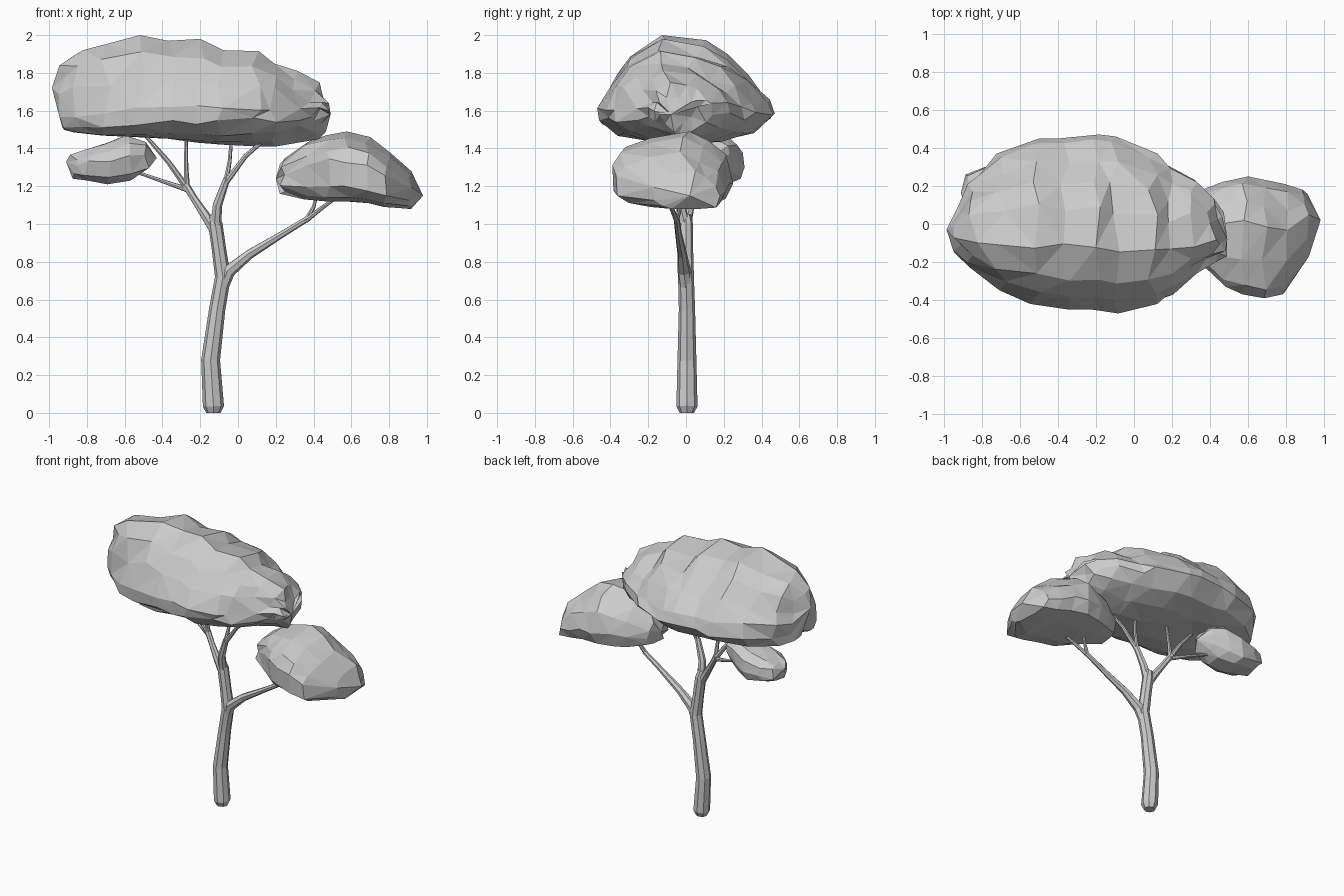
import bpy
import bmesh
import random
from math import copysign, cos, sin, tau
from mathutils import Vector

random.seed(4)

default_cube = bpy.data.objects.get("Cube")
if default_cube:
    bpy.data.objects.remove(default_cube, do_unlink=True)


def make_material(name, colour):
    material = bpy.data.materials.new(name)
    material.use_nodes = True
    material.diffuse_color = colour
    material.node_tree.nodes["Principled BSDF"].inputs["Base Color"].default_value = colour
    return material


grey = make_material("plain grey", (0.6, 0.6, 0.6, 1))


def loft(name, rings, start_tip=None, end_tip=None):
    """Skin a list of equal point rings; close each end with a tip or a flat cap."""
    bm = bmesh.new()
    loops = [[bm.verts.new(point) for point in ring] for ring in rings]
    count = len(loops[0])
    for lower, upper in zip(loops, loops[1:]):
        for i in range(count):
            j = (i + 1) % count
            bm.faces.new((lower[i], lower[j], upper[j], upper[i]))
    for loop, tip in ((loops[0], start_tip), (loops[-1], end_tip)):
        if tip is None:
            bm.faces.new(loop)
        else:
            apex = bm.verts.new(tip)
            for i in range(count):
                bm.faces.new((loop[i], loop[(i + 1) % count], apex))
    bmesh.ops.triangulate(bm, faces=bm.faces[:], quad_method='SHORT_EDGE')
    bmesh.ops.recalc_face_normals(bm, faces=bm.faces[:])
    mesh = bpy.data.meshes.new(name)
    bm.to_mesh(mesh)
    bm.free()
    mesh.materials.append(grey)
    obj = bpy.data.objects.new(name, mesh)
    bpy.context.collection.objects.link(obj)
    return obj


def branch(name, path, sides=7):
    """Tapered tube along (x, y, z, radius) points."""
    points = [Vector(p[:3]) for p in path]
    rings = []
    for i, (x, y, z, radius) in enumerate(path):
        before = points[max(i - 1, 0)]
        after = points[min(i + 1, len(points) - 1)]
        turn = Vector((0, 0, 1)).rotation_difference(after - before)
        angles = [tau * k / sides for k in range(sides)]
        rings.append([points[i] + turn @ Vector((radius * cos(a), radius * sin(a), 0))
                      for a in angles])
    return loft(name, rings)


def foliage(name, profile, stations, start_tip, end_tip, rough, lift=0):
    """Faceted clump: a side profile scaled to (x, low z, high z, min y, max y).

    Narrow sections get fuller shoulders; lift raises the rim towards +x."""
    widest = max(far - near for x, low, high, near, far in stations)
    rings = []
    for x, low, high, near, far in stations:
        fullness = 0.6 + 0.4 * (far - near) / widest
        ring = []
        for across, height in profile:
            if height > 0.4:
                across = copysign(abs(across) ** fullness, across)
            y = (near + far) / 2 + across * (far - near) / 2
            z = low + height * (high - low)
            z += lift * (x + 0.2) * (1 - height) * abs(across)
            jitter_x = random.uniform(-1, 1) * rough * 0.8
            jitter_y = random.uniform(-1, 1) * rough * (1 - abs(across))
            jitter_z = random.uniform(-1, 1) * rough * height * (1 - height) * 3
            ring.append((x + jitter_x, y + jitter_y, z + jitter_z))
        rings.append(ring)
    return loft(name, rings, start_tip, end_tip)


# Foliage side profiles (across, height)
dome = [(-1, .33), (-.85, .62), (-.64, .83), (-.27, 1), (.15, .94), (.45, .8),
        (.7, .63), (.94, .43), (1, .27), (.76, .1), (.4, .02), (0, 0),
        (-.4, .02), (-.76, .08), (-.98, .2)]
cushion = [(-1, .6), (-.85, .75), (-.4, .92), (.2, 1), (.55, .85), (.87, .63),
           (1, .3), (.87, .04), (.3, 0), (-.4, 0), (-.75, .06), (-.98, .2)]
pillow = [(-1, .5), (-.85, .8), (-.4, .97), (.1, 1), (.55, .95), (.93, .78),
          (1, .45), (.85, .15), (.4, .02), (-.3, 0), (-.8, .14)]

# Foliage clumps
foliage("main_canopy", dome, [
    (-.93, 1.55, 1.84, -.15, .10),
    (-.85, 1.52, 1.92, -.23, .22),
    (-.70, 1.49, 1.95, -.35, .37),
    (-.52, 1.47, 2.00, -.42, .45),
    (-.36, 1.45, 1.97, -.45, .45),
    (-.20, 1.43, 1.98, -.45, .47),
    (-.10, 1.42, 1.92, -.47, .46),
    (.10, 1.41, 1.915, -.42, .37),
    (.18, 1.41, 1.85, -.38, .31),
    (.31, 1.43, 1.81, -.26, .23),
    (.41, 1.45, 1.75, -.20, .14),
    (.46, 1.49, 1.67, -.17, .06),
], (-.985, -.03, 1.72), (.49, -.08, 1.58), .035, .15)

foliage("right_canopy", cushion, [
    (.24, 1.16, 1.35, -.12, .10),
    (.37, 1.13, 1.44, -.22, .18),
    (.48, 1.12, 1.47, -.33, .22),
    (.58, 1.12, 1.49, -.37, .25),
    (.69, 1.11, 1.46, -.39, .23),
    (.79, 1.09, 1.38, -.37, .21),
    (.90, 1.08, 1.28, -.17, .18),
], (.20, .0, 1.24), (.98, .02, 1.15), .025)

foliage("small_canopy", pillow, [
    (-.87, 1.24, 1.37, .06, .26),
    (-.80, 1.23, 1.40, .01, .30),
    (-.68, 1.21, 1.43, .00, .31),
    (-.58, 1.23, 1.47, .00, .28),
    (-.49, 1.28, 1.44, .04, .23),
], (-.91, .16, 1.33), (-.43, .13, 1.35), .025)

# Trunk and limbs
branch("trunk", [(-.13, .005, 0, .038), (-.13, .005, .035, .056), (-.145, .005, .28, .05),
                 (-.11, .005, .55, .043), (-.08, 0, .72, .042), (-.1, 0, .86, .038),
                 (-.12, 0, 1.0, .038), (-.13, 0, 1.05, .025)], 8)
branch("right_limb", [(-.09, 0, .64, .03), (-.05, -.01, .75, .036), (.06, -.02, .84, .026),
                      (.24, -.04, .95, .018), (.37, -.05, 1.03, .016)])
branch("right_twig_inner", [(.36, -.05, 1.02, .014), (.4, -.03, 1.09, .01), (.42, -.02, 1.17, .008)])
branch("right_twig_outer", [(.36, -.05, 1.02, .015), (.45, -.08, 1.09, .011), (.55, -.11, 1.16, .008)])
branch("left_limb", [(-.12, 0, .96, .03), (-.17, .01, 1.04, .026), (-.23, .03, 1.13, .02),
                     (-.28, .05, 1.21, .021)])
branch("left_twig_upright", [(-.27, .05, 1.18, .017), (-.275, .03, 1.3, .012), (-.275, .0, 1.48, .009)])
branch("left_twig_leaning", [(-.27, .05, 1.19, .018), (-.37, .03, 1.33, .014), (-.51, .0, 1.49, .009)])
branch("left_twig_low", [(-.26, .04, 1.18, .016), (-.38, .09, 1.22, .011), (-.58, .14, 1.29, .008)])
branch("centre_limb", [(-.12, 0, .97, .031), (-.11, -.03, 1.1, .026), (-.06, -.05, 1.24, .019)])
branch("centre_twig_upright", [(-.065, -.05, 1.22, .016), (-.045, -.04, 1.33, .011), (-.035, -.03, 1.45, .009)])
branch("centre_twig_leaning", [(-.065, -.05, 1.22, .017), (.04, -.07, 1.36, .013), (.18, -.09, 1.48, .009)])
